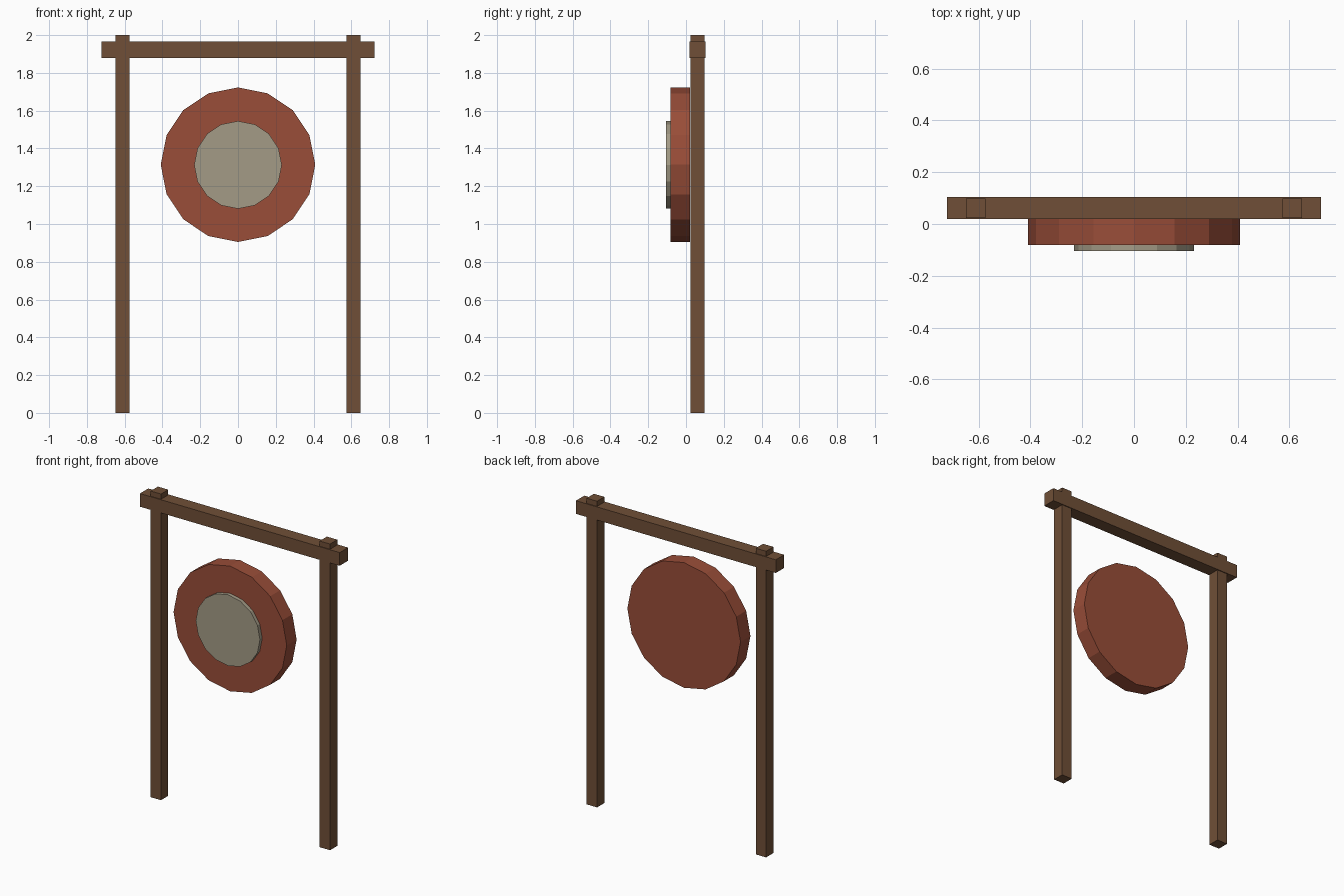
import bpy
from math import pi

if "Cube" in bpy.data.objects:
    bpy.data.objects.remove(bpy.data.objects["Cube"])


def material(name, color):
    m = bpy.data.materials.new(name)
    m.diffuse_color = (*color, 1)
    m.use_nodes = True
    m.node_tree.nodes["Principled BSDF"].inputs["Base Color"].default_value = m.diffuse_color
    return m


wood = material("wood", (0.16, 0.078, 0.038))
red = material("red_bronze", (0.32, 0.075, 0.04))
pale = material("pale_metal", (0.37, 0.33, 0.24))


def box(name, center, size, mat):
    bpy.ops.mesh.primitive_cube_add(size=1, location=center)
    ob = bpy.context.object
    ob.name = name
    ob.scale = size
    bpy.ops.object.transform_apply(location=False, rotation=False, scale=True)
    ob.data.materials.append(mat)
    return ob


def disc(name, radius, y0, y1, z, mat):
    # 16-sided disc facing the front
    bpy.ops.mesh.primitive_cylinder_add(
        vertices=16, radius=radius, depth=y1 - y0,
        location=(0, (y0 + y1) / 2, z), rotation=(pi / 2, 0, 0))
    ob = bpy.context.object
    ob.name = name
    ob.data.materials.append(mat)
    return ob


# Frame: two posts and a crossbeam
FRAME_Y = 0.0615
for side, sx in (("left", -1), ("right", 1)):
    box(side + "_post", (sx * 0.611, FRAME_Y, 1.0), (0.075, 0.075, 2.0), wood)
box("crossbeam", (0, FRAME_Y, 1.923), (1.444, 0.086, 0.086), wood)

# Gong body with a raised centre plate
disc("gong", 0.409, -0.081, 0.021, 1.314, red)
disc("gong_centre", 0.232, -0.105, -0.075, 1.313, pale)
